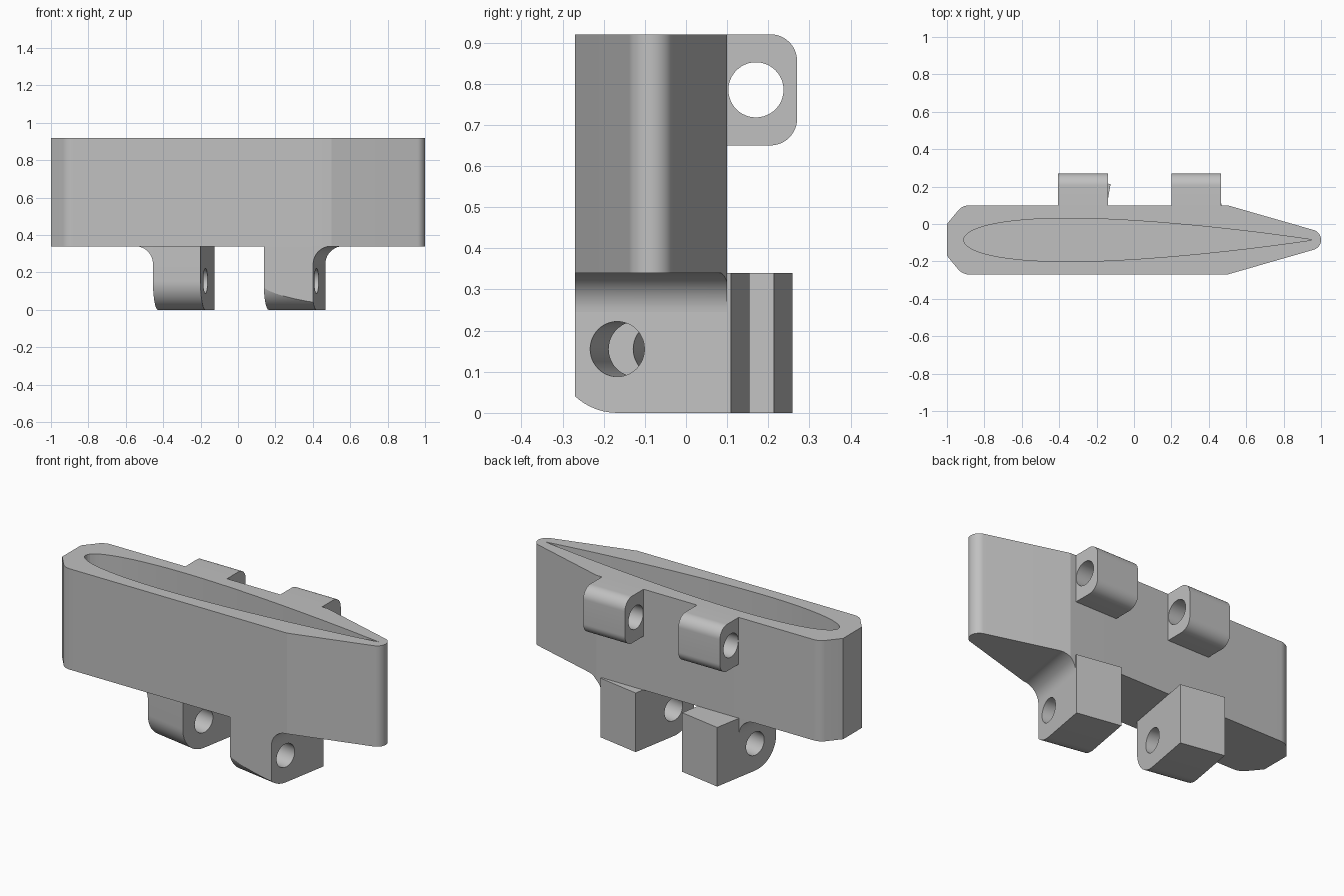
import bpy, bmesh
from math import radians, sin, cos, pi, sqrt
from mathutils import Vector, Matrix

if "Cube" in bpy.data.objects:
    bpy.data.objects.remove(bpy.data.objects["Cube"])

GREY = (0.53, 0.53, 0.53, 1)
grey = bpy.data.materials.new("plain grey")
grey.use_nodes = True
grey.diffuse_color = GREY
grey.node_tree.nodes["Principled BSDF"].inputs["Base Color"].default_value = GREY

BOTTOM, TOP, FLOOR = 0.34, 0.92, 0.40
FRONT, BACK = -0.27, 0.10
MID = (FRONT + BACK) / 2


def arc(cx, cy, r, start, end, steps=14):
    angles = [radians(start + (end - start) * i / steps) for i in range(steps + 1)]
    return [(cx + r * cos(a), cy + r * sin(a)) for a in angles]


def prism(name, outline, lo, hi, place=lambda a, b, h: (a, b, h)):
    """Extrude a flat outline from lo to hi; place() sets the axes."""
    bm = bmesh.new()
    low = [bm.verts.new(place(a, b, lo)) for a, b in outline]
    high = [bm.verts.new(place(a, b, hi)) for a, b in outline]
    bm.faces.new(low)
    bm.faces.new(high)
    for i in range(len(low)):
        j = (i + 1) % len(low)
        bm.faces.new((low[i], low[j], high[j], high[i]))
    bmesh.ops.recalc_face_normals(bm, faces=bm.faces)
    mesh = bpy.data.meshes.new(name)
    bm.to_mesh(mesh)
    bm.free()
    obj = bpy.data.objects.new(name, mesh)
    bpy.context.collection.objects.link(obj)
    mesh.materials.append(grey)
    return obj


def select(obj):
    bpy.ops.object.select_all(action='DESELECT')
    obj.select_set(True)
    bpy.context.view_layer.objects.active = obj


def carve(obj, cutter, operation='DIFFERENCE'):
    mod = obj.modifiers.new("carve", 'BOOLEAN')
    mod.object, mod.operation, mod.solver = cutter, operation, 'EXACT'
    select(obj)
    bpy.ops.object.modifier_apply(modifier=mod.name)
    bpy.data.objects.remove(cutter)


def finish(obj):
    select(obj)
    bpy.ops.object.shade_smooth_by_angle(angle=radians(12))


# Sleeve outline: blunt chamfered nose, tapered rounded tail
upper = [(-1, 0.0)] + arc(-0.88, BACK - 0.08, 0.08, 135, 90, 8) + [(0.5, BACK)]
lower = [(x, 2 * MID - y) for x, y in reversed(upper)]
outline = upper + arc(0.945, MID, 0.055, 74, -74, 24) + lower
sleeve = prism("sleeve", outline, BOTTOM, TOP)

# Wing-shaped socket
def half_thickness(t):
    return 1.155 * (0.2969 * sqrt(t) - 0.126 * t - 0.3516 * t**2
                    + 0.2843 * t**3 - 0.1036 * t**4)

N, CHORD, NOSE = 44, 1.865, -0.91
stations = [(1 - cos(pi * i / N)) / 2 for i in range(N + 1)]
top_side = [(NOSE + CHORD * t, MID + half_thickness(t)) for t in stations]
bottom_side = [(x, 2 * MID - y) for x, y in top_side[-2:0:-1]]
carve(sleeve, prism("socket_cutter", top_side + bottom_side, FLOOR, TOP + 0.1))
finish(sleeve)

# Upper lugs on the back face
HOLE = 0.067
along_x = lambda a, b, h: (h, a, b)
for side, x0, x1 in (("right", -0.405, -0.14), ("left", 0.2, 0.465)):
    profile = ([(BACK, 0.65)] + arc(0.205, 0.715, 0.065, -90, 0)
               + arc(0.205, TOP - 0.065, 0.065, 0, 90) + [(BACK, TOP)])
    lug = prism("upper_lug_" + side, profile, x0, x1, along_x)
    carve(lug, prism("pin_cutter", arc(0.17, 0.785, HOLE, 0, 352.5, 47),
                     x0 - 0.1, x1 + 0.1, along_x))
    finish(lug)

# Lower lugs share one pin axis, turned ten degrees
frame = Matrix.Translation((0.42, -0.167, 0)) @ Matrix.Rotation(radians(-10), 4, 'Z')
across = lambda a, b, h: frame @ Vector((h, a, b))
depth = lambda a, b, h: frame @ Vector((a, h, b))
R, REACH, FILLET = 0.155, 0.28, 0.095
profile = ([(REACH, BOTTOM), (-R, BOTTOM)] + arc(0, R, R, 180, 270) + [(REACH, 0)])
for side, u0, u1, outer, sign in (("right", -0.861, -0.603, -0.861, -1),
                                  ("left", -0.26, 0, 0, 1)):
    lug = prism("lower_lug_" + side, profile, u0, u1, across)
    carve(lug, prism("pin_cutter", arc(0, R, HOLE, 0, 352.5, 47),
                     u0 - 0.1, u1 + 0.1, across))
    # trim flush with the sleeve front
    carve(lug, prism("front_cutter", [(-1, FRONT), (1, FRONT), (1, -1), (-1, -1)], -1, 1))
    finish(lug)

    # Curved brace blending the outer side into the sleeve
    curve = arc(FILLET, BOTTOM - FILLET, FILLET, 180, 90)
    brace_profile = [(outer + sign * a, b) for a, b in curve + [(0, BOTTOM)]]
    brace = prism("lug_brace_" + side, brace_profile, -R, REACH, depth)
    carve(brace, prism("trim_shape", outline, 0, 1), 'INTERSECT')
    finish(brace)
